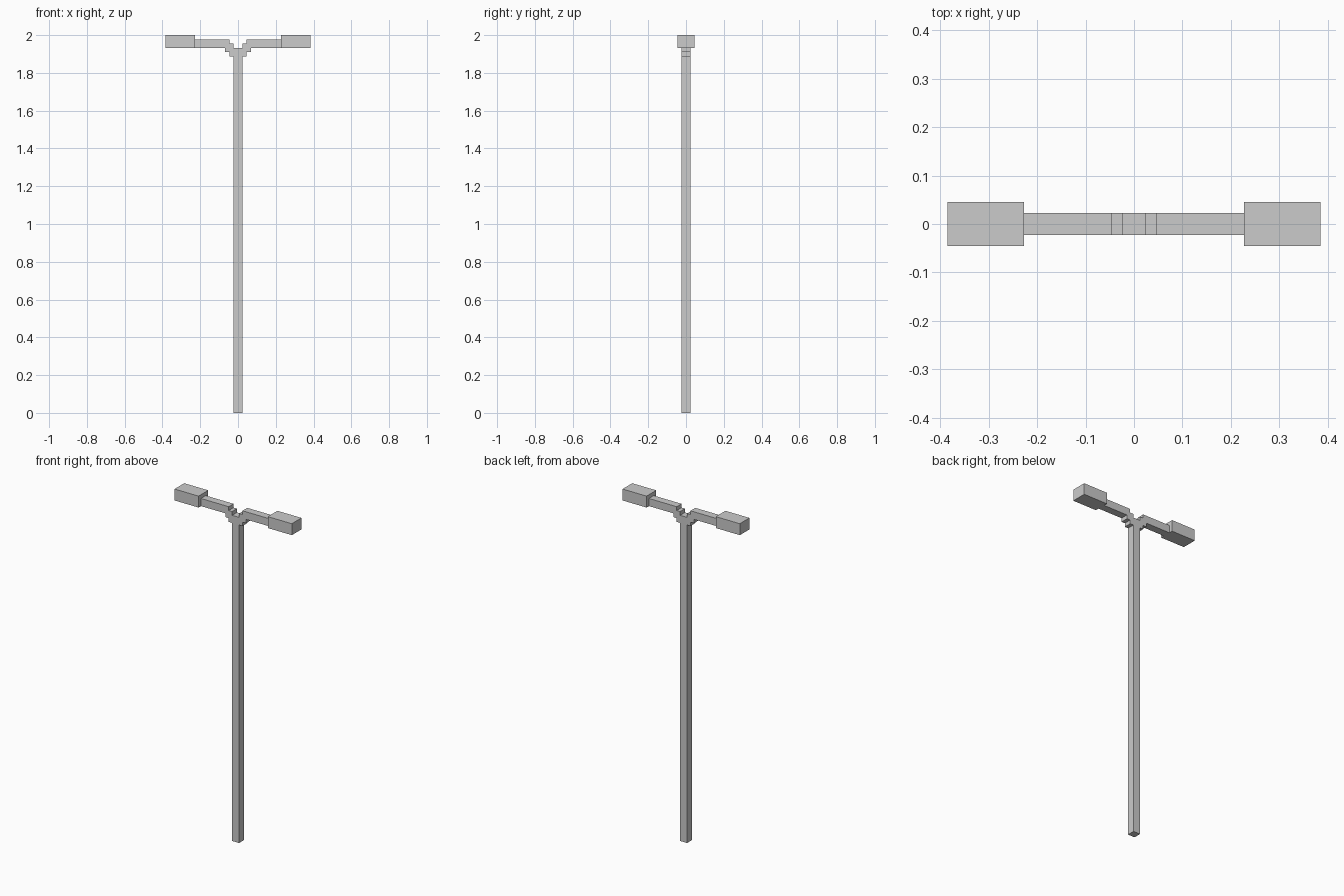
import bpy, bmesh

if "Cube" in bpy.data.objects:
    bpy.data.objects.remove(bpy.data.objects["Cube"])

V = 0.0226          # block size of the stepped design
TOP = 2.0
Z0 = TOP - 3 * V    # underside of lamps and arms, top of the pole


def finish(name, bm):
    bmesh.ops.recalc_face_normals(bm, faces=bm.faces)
    mesh = bpy.data.meshes.new(name)
    bm.to_mesh(mesh)
    bm.free()
    obj = bpy.data.objects.new(name, mesh)
    bpy.context.collection.objects.link(obj)
    return obj


def box(name, x0, x1, half_y, z0, z1):
    bm = bmesh.new()
    bmesh.ops.create_cube(bm, size=1)
    for v in bm.verts:
        v.co.x = x1 if v.co.x > 0 else x0
        v.co.y = half_y if v.co.y > 0 else -half_y
        v.co.z = z1 if v.co.z > 0 else z0
    return finish(name, bm)


def extruded(name, profile, half_y):
    bm = bmesh.new()
    face = bm.faces.new([bm.verts.new((x, -half_y, z)) for x, z in profile])
    geom = bmesh.ops.extrude_face_region(bm, geom=[face])["geom"]
    for v in geom:
        if isinstance(v, bmesh.types.BMVert):
            v.co.y = half_y
    return finish(name, bm)


# Square pole
box("pole", -V, V, V, 0, Z0)

# Stepped arm outline, in blocks: x from the centre, z from the pole top
steps = [(1, -2), (2, -2), (2, -1), (3, -1), (3, 0), (10.05, 0),
         (10.05, 2), (2, 2), (2, 1), (1, 1)]

for side, s in (("left", -1), ("right", 1)):
    # Arm climbing out of the pole in steps
    extruded(side + "_arm", [(s * x * V, Z0 + z * V) for x, z in steps], V)
    # Lamp head at the end of the arm
    x0, x1 = sorted((s * 10.05 * V, s * 17.03 * V))
    box(side + "_lamp_head", x0, x1, 2 * V, Z0, TOP)
